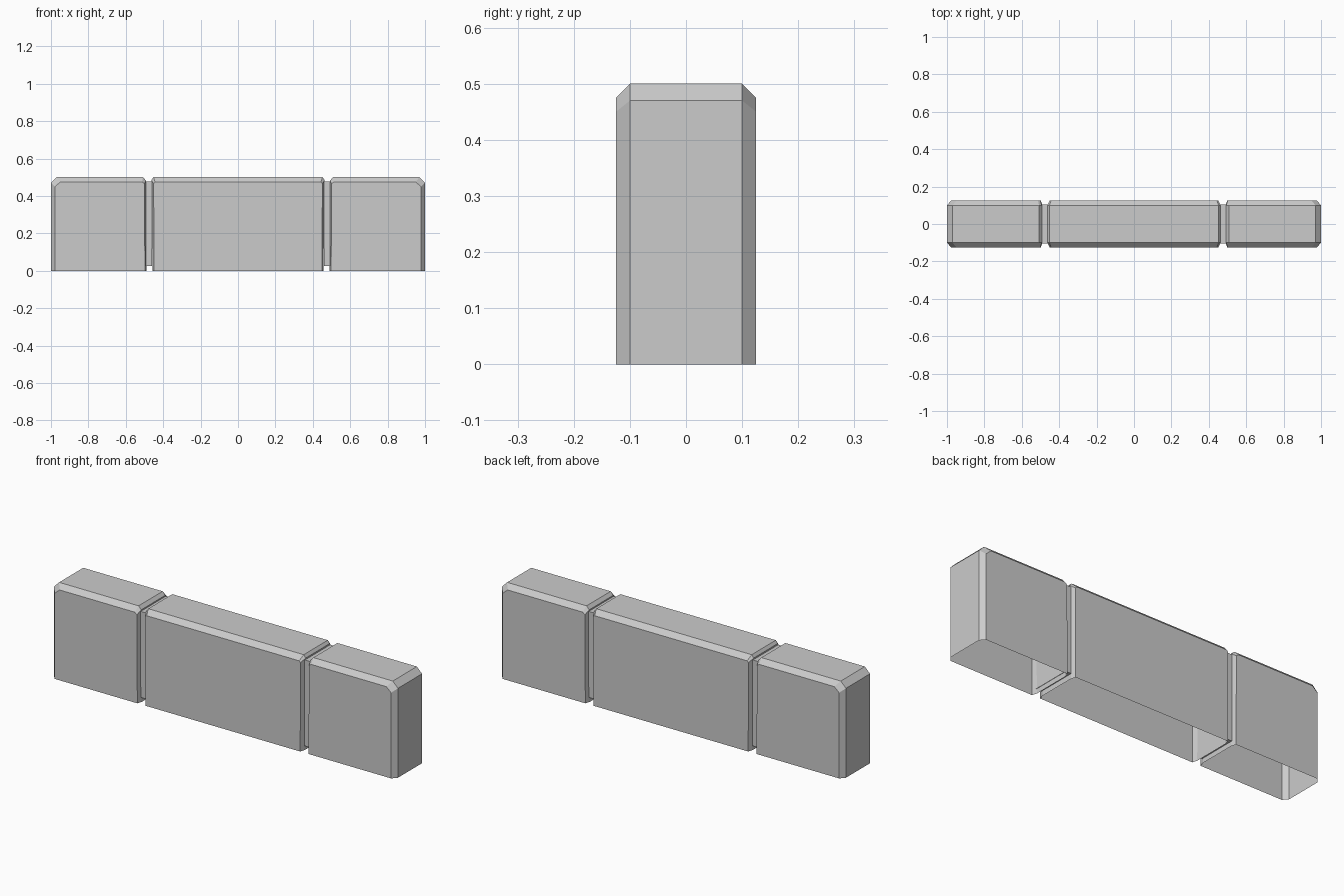
import bpy

if "Cube" in bpy.data.objects:
    bpy.data.objects.remove(bpy.data.objects["Cube"])

def make_object(name, verts, faces):
    mesh = bpy.data.meshes.new(name)
    mesh.from_pydata(verts, [], faces)
    mesh.update()
    obj = bpy.data.objects.new(name, mesh)
    bpy.context.collection.objects.link(obj)
    return obj

def block(name, outer, inner):
    """Chamfered shell, open underneath: loft an xz profile through four y stations.
    Profiles run from one bottom corner, over the top, to the other bottom corner."""
    stations = [(-0.125, inner), (-0.1, outer), (0.1, outer), (0.125, inner)]
    verts = [(x, y, z) for y, prof in stations for x, z in prof]
    n = len(outer)
    faces = [tuple(range(n)), tuple(reversed(range(3 * n, 4 * n)))]
    for s in range(3):
        for i in range(n - 1):
            a = s * n + i
            faces.append((a, a + n, a + n + 1, a + 1))
    return make_object(name, verts, faces)

def mirror(prof):
    return [(-x, z) for x, z in reversed(prof)]

# Left end block profile, mirrored for the right end
end_outer = [(-1, 0), (-1, .47), (-.97, .5), (-.508, .5), (-.493, .483), (-.49, 0)]
end_inner = [(-.978, 0), (-.978, .45), (-.95, .475), (-.513, .475), (-.5, .465), (-.498, 0)]
block("left_end_block", end_outer, end_inner)
block("right_end_block", mirror(end_outer), mirror(end_inner))

# Middle block
mid_outer = [(-.457, 0), (-.463, .485), (-.452, .5)]
mid_inner = [(-.449, 0), (-.451, .467), (-.443, .475)]
block("middle_block", mid_outer + mirror(mid_outer), mid_inner + mirror(mid_inner))

# Recessed connectors in the two joints
for side, name in ((-1, "left_joint"), (1, "right_joint")):
    ring = [(-.105, .025), (.105, .025), (.105, .477), (-.105, .477)]
    x0, x1 = sorted((side * .492, side * .459))
    verts = [(x, y, z) for x in (x0, x1) for y, z in ring]
    faces = [(i, i + 4, (i + 1) % 4 + 4, (i + 1) % 4) for i in range(4)]
    obj = make_object(name, verts, faces)
    obj.data.flip_normals()
